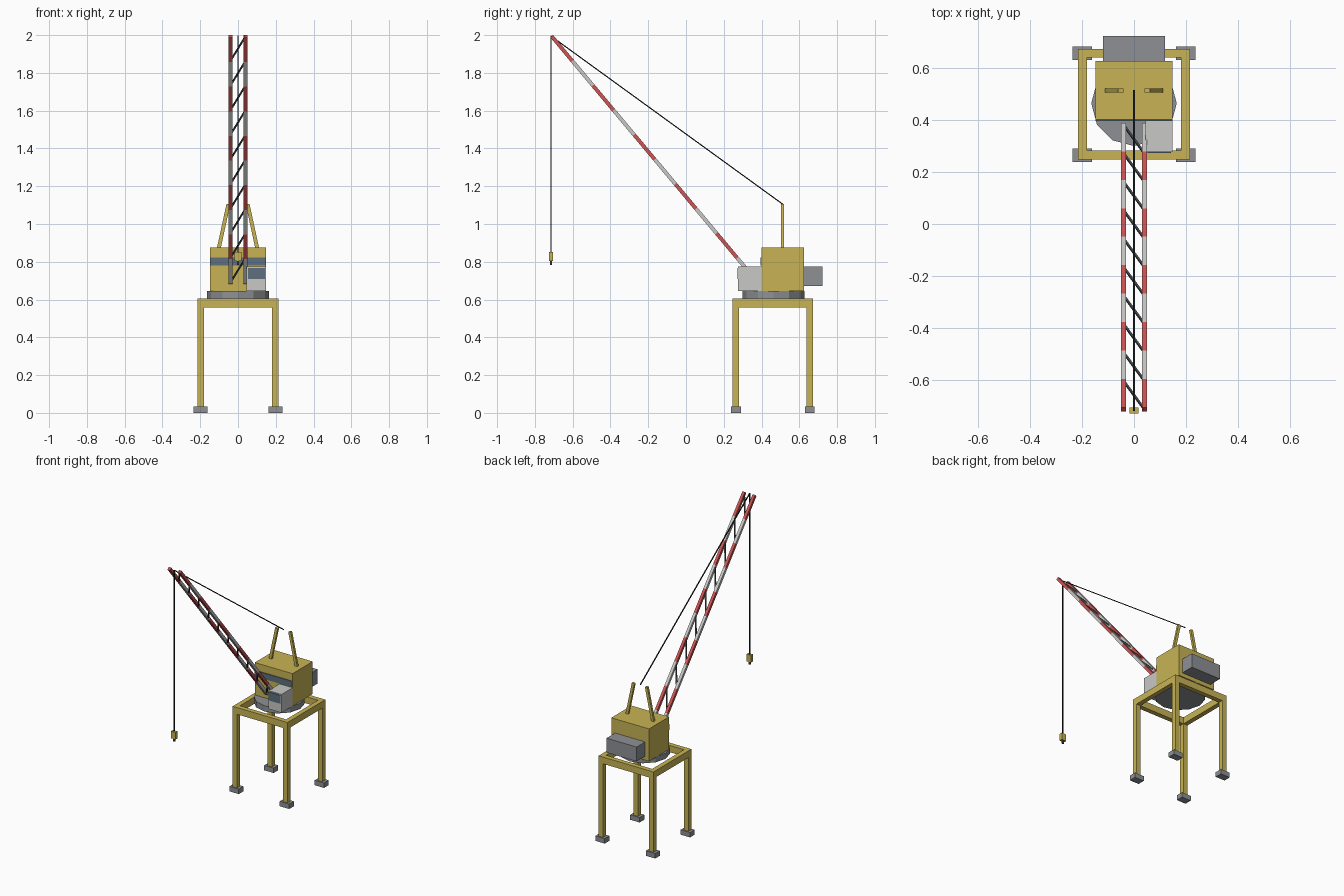
import bpy, bmesh, math
from mathutils import Vector, Matrix

cube = bpy.data.objects.get("Cube")
if cube:
    bpy.data.objects.remove(cube)


def material(name, rgb):
    m = bpy.data.materials.new(name)
    m.use_nodes = True
    m.diffuse_color = (*rgb, 1)
    m.node_tree.nodes["Principled BSDF"].inputs["Base Color"].default_value = (*rgb, 1)
    return m


yellow = material("crane yellow", (0.58, 0.455, 0.09))
grey = material("steel grey", (0.27, 0.28, 0.30))
white = material("off white", (0.58, 0.58, 0.57))
red = material("warning red", (0.61, 0.09, 0.09))
glass = material("window blue", (0.11, 0.16, 0.21))
dark = material("lacing grey", (0.06, 0.065, 0.07))
black = material("cable black", (0.01, 0.01, 0.01))


def finish(name, bm, *mats):
    bmesh.ops.recalc_face_normals(bm, faces=bm.faces)
    me = bpy.data.meshes.new(name)
    bm.to_mesh(me)
    bm.free()
    for m in mats:
        me.materials.append(m)
    ob = bpy.data.objects.new(name, me)
    bpy.context.collection.objects.link(ob)
    return ob


def box(name, lo, hi, mat):
    lo, hi = Vector(lo), Vector(hi)
    bm = bmesh.new()
    bmesh.ops.create_cube(bm, size=1, matrix=Matrix.Translation((lo + hi) / 2)
                          @ Matrix.Diagonal((*(hi - lo), 1)))
    return finish(name, bm, mat)


def strut(name, p, q, width, depth, mats, segments=1):
    """Square bar from p to q, its segments taking the materials in turn."""
    p, q = Vector(p), Vector(q)
    d = (q - p).normalized()
    side = Vector((1, 0, 0)) if abs(d.x) < 0.9 else Vector((0, 1, 0))
    side = (side - d * side.dot(d)).normalized()
    up = d.cross(side)
    bm = bmesh.new()
    rings = []
    for i in range(segments + 1):
        c = p.lerp(q, i / segments)
        rings.append([bm.verts.new(c + side * width / 2 * a + up * depth / 2 * b)
                      for a, b in ((-1, -1), (1, -1), (1, 1), (-1, 1))])
    for i in range(segments):
        for k in range(4):
            n = (k + 1) % 4
            f = bm.faces.new((rings[i][k], rings[i][n], rings[i + 1][n], rings[i + 1][k]))
            f.material_index = i % len(mats)
    bm.faces.new(rings[0])
    bm.faces.new(rings[-1]).material_index = (segments - 1) % len(mats)
    return finish(name, bm, *mats)


# Portal: four legs on feet, joined by a frame of beams
LEG_X, FRONT_Y, BACK_Y, H = 0.198, 0.264, 0.655, 0.017
FRAME_LOW, FRAME_TOP = 0.557, 0.605
for end, y in (("front", FRONT_Y), ("back", BACK_Y)):
    for hand, s in (("left", 1), ("right", -1)):
        x = s * LEG_X
        box(f"{end}_{hand}_foot", (x - 0.037, y - 0.026, 0), (x + 0.037, y + 0.026, 0.035), grey)
        box(f"{end}_{hand}_leg", (x - H, y - H, 0.035), (x + H, y + H, FRAME_LOW), yellow)
    box(f"{end}_beam", (-LEG_X - H, y - H, FRAME_LOW), (LEG_X + H, y + H, FRAME_TOP), yellow)
for hand, s in (("left", 1), ("right", -1)):
    x = s * LEG_X
    box(f"{hand}_beam", (x - H, FRONT_Y + H, FRAME_LOW), (x + H, BACK_Y - H, FRAME_TOP), yellow)

# Turntable
bm = bmesh.new()
bmesh.ops.create_cone(bm, cap_ends=True, segments=12, radius1=0.164, radius2=0.164,
                      depth=0.04, matrix=Matrix.Translation((0, 0.463, 0.625)))
finish("turntable", bm, grey)

# Machinery house, its window band and counterweight
box("house", (-0.148, 0.4, 0.645), (0.148, 0.626, 0.875), yellow)
box("house_window", (-0.147, 0.395, 0.78), (0.147, 0.401, 0.822), glass)
box("counterweight", (-0.118, 0.626, 0.673), (0.118, 0.722, 0.775), grey)

# Operator cab
box("cab", (0.045, 0.276, 0.645), (0.148, 0.4, 0.775), white)
box("cab_window", (0.052, 0.272, 0.708), (0.142, 0.277, 0.768), glass)

# Boom: striped chords with one diagonal per segment
BASE, TIP, CHORD_X, N = Vector((0, 0.38, 0.69)), Vector((0, -0.711, 1.994)), 0.04, 10
for hand, s in (("left", 1), ("right", -1)):
    off = Vector((s * CHORD_X, 0, 0))
    strut(f"{hand}_boom_chord", BASE + off, TIP + off, 0.02, 0.02, (white, red), N)
    # Masts leaning inward on the house roof
    strut(f"{hand}_mast", (s * 0.102, 0.512, 0.87), (s * 0.051, 0.512, 1.105),
          0.02, 0.016, (yellow,))
off = Vector((CHORD_X, 0, 0))
for i in range(N):
    strut(f"boom_lacing_{i + 1}", BASE.lerp(TIP, i / N) - off,
          BASE.lerp(TIP, (i + 1) / N) + off, 0.008, 0.008, (dark,))

# Cables and hook block
HANG_Y = -0.715
strut("stay_cable", (0, 0.512, 1.105), (0, HANG_Y, 1.995), 0.006, 0.006, (black,))
strut("hoist_cable", (0, HANG_Y, 0.85), (0, HANG_Y, 1.995), 0.006, 0.006, (black,))
box("hook_block", (-0.018, HANG_Y - 0.011, 0.803), (0.018, HANG_Y + 0.011, 0.853), yellow)
box("hook", (-0.006, HANG_Y - 0.005, 0.782), (0.006, HANG_Y + 0.005, 0.803), dark)
